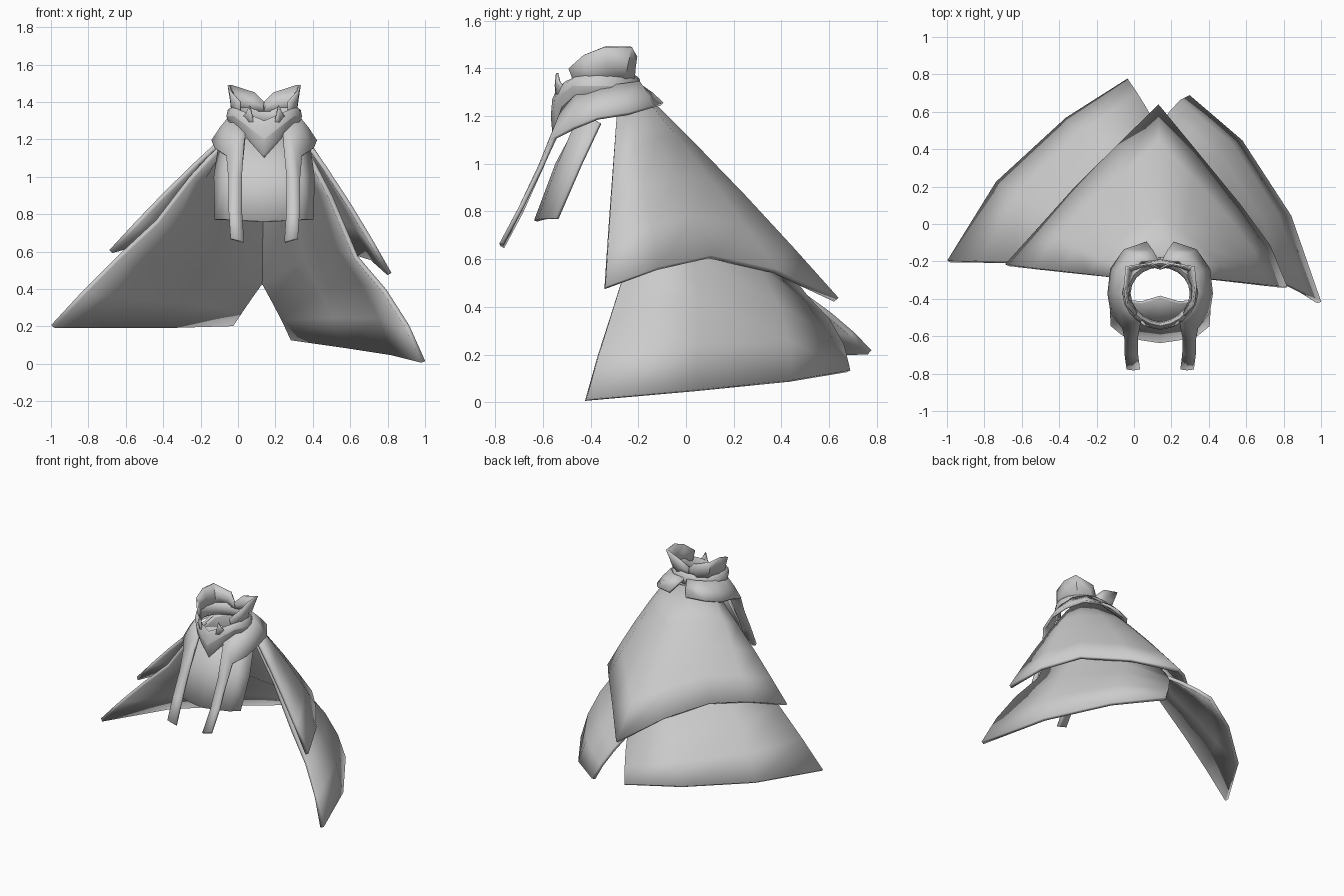
import bpy
import math
from mathutils import Vector

CENTRE = 0.14  # the neck sits off the middle of the wind-blown cape

default_cube = bpy.data.objects.get("Cube")
if default_cube:
    bpy.data.objects.remove(default_cube, do_unlink=True)

cloth = bpy.data.materials.new("grey_cloth")
cloth.use_nodes = True
cloth.diffuse_color = (0.6, 0.6, 0.6, 1)
cloth.node_tree.nodes["Principled BSDF"].inputs["Base Color"].default_value = cloth.diffuse_color


def loft(name, rows, thickness, closed=False, mirrored=False):
    """Skin a grid of points; mirrored grids are measured from the neck centre."""
    width = len(rows[0])
    points = [tuple(point) for row in rows for point in row]
    faces = []
    for row in range(len(rows) - 1):
        for column in range(width if closed else width - 1):
            following = (column + 1) % width
            below = (row + 1) * width
            faces.append((row * width + column, row * width + following,
                          below + following, below + column))
    mesh = bpy.data.meshes.new(name)
    mesh.from_pydata(points, [], faces)
    mesh.materials.append(cloth)
    part = bpy.data.objects.new(name, mesh)
    bpy.context.collection.objects.link(part)
    if mirrored:
        part.location.x = CENTRE
        mirror = part.modifiers.new("Mirror", "MIRROR")
        mirror.merge_threshold = 0.002
    if thickness:
        solidify = part.modifiers.new("Thickness", "SOLIDIFY")
        solidify.thickness = thickness
        solidify.offset = 0
    bpy.ops.object.select_all(action="DESELECT")
    part.select_set(True)
    bpy.context.view_layer.objects.active = part
    bpy.ops.object.shade_smooth_by_angle(angle=math.radians(45))
    return part


def shoulder_arc(start, end, count, scale):
    """Points around the back of the shoulders, from angle start to end."""
    arc = []
    for index in range(count):
        angle = start + (end - start) * index / (count - 1)
        arc.append(Vector((CENTRE + 0.21 * scale * math.cos(angle),
                           -0.29 + 0.11 * scale * math.sin(angle),
                           1.21 + 0.075 * math.sin(angle))))
    return arc


def span(upper, lower, steps, bulge):
    """Rows between two edges, swelling outward from the body axis."""
    rows = []
    for step in range(steps + 1):
        fraction = step / steps
        row = []
        for first, last in zip(upper, lower):
            point = Vector(first).lerp(Vector(last), fraction)
            outward = Vector((point.x - CENTRE, point.y + 0.3, 0.1)).normalized()
            row.append(point + outward * bulge * math.sin(math.pi * fraction))
        rows.append(row)
    return rows


# Upper cape layer with a pointed back
upper_hem = [(-.68, -.22, .6), (-.5, -.02, .65), (-.32, .18, .665), (-.1, .4, .58),
             (.13, .63, .43), (.34, .37, .55), (.56, .1, .61), (.72, -.12, .56),
             (.81, -.34, .48)]
loft("upper_cape", span(shoulder_arc(math.pi, 0, len(upper_hem), 1), upper_hem, 4, 0.014), 0.025)


# Lower cape layer: two panels that part below a slit at the back
def cape_panel(name, start, middle, hem, bulge):
    shoulder = shoulder_arc(start, math.pi / 2, len(hem), 0.9)
    rows = span(shoulder, middle, 2, 0.015) + span(middle, hem, 3, bulge)[1:]
    loft(name, rows, 0.025)


slit_top = (.13, .5, .44)
cape_panel("lower_cape_right", math.pi,
           [(-.43, -.21, .76), (-.35, .02, .68), (-.13, .28, .6), slit_top],
           [(-.99, -.2, .2), (-.73, .22, .2), (-.36, .56, .2), (-.03, .77, .21)], 0.015)
cape_panel("lower_cape_left", 0,
           [(.63, -.25, .57), (.54, .02, .62), (.36, .3, .56), slit_top],
           [(.99, -.42, .01), (.83, .04, .05), (.57, .44, .09), (.29, .68, .13)], 0.04)

# Curved chest bib hanging in front
loft("chest_bib", [
    [(0, -.39, 1.28), (.1, -.42, 1.26), (.19, -.41, 1.2), (.24, -.36, 1.17)],
    [(0, -.54, 1), (.1, -.53, 1), (.2, -.5, 1), (.265, -.44, 1)],
    [(0, -.63, .76), (.1, -.615, .765), (.2, -.59, .77), (.26, -.54, .77)],
], 0.015, mirrored=True)

# Shoulder mantle that narrows into a hanging strap on each side
mantle_inner = [(.01, -.2, 1.33), (.1, -.2, 1.34), (.17, -.27, 1.33), (.18, -.36, 1.32),
                (.15, -.45, 1.3), (.1, -.51, 1.24), (.12, -.6, 1), (.12, -.69, .8),
                (.11, -.77, .65)]
mantle_outer = [(.07, -.1, 1.25), (.19, -.14, 1.24), (.26, -.24, 1.21), (.275, -.37, 1.19),
                (.26, -.47, 1.15), (.2, -.55, 1.11), (.19, -.61, .98), (.19, -.69, .82),
                (.18, -.77, .67)]
loft("mantle_straps", span(mantle_inner, mantle_outer, 2, 0.005), 0.018, mirrored=True)

# Rolled scarf around the neck, drawn down to a point at the front
scarf_rows = []
for ring_step in range(9):
    tube = math.tau * ring_step / 8
    reach = 0.022 * math.cos(tube)
    rise = math.sin(tube)
    row = []
    for step in range(20):
        turn = math.tau * step / 20
        side = (0.18 + reach) * math.cos(turn)
        front = max(0, 1 - abs(side) / 0.16) if math.sin(turn) < 0 else 0
        row.append((CENTRE + side,
                    -0.37 + (0.16 + reach) * math.sin(turn) - 0.015 * front,
                    1.325 + 0.045 * rise - front * (0.125 - 0.055 * rise)))
    scarf_rows.append(row)
loft("neck_scarf", scarf_rows, 0, closed=True)

# Small upright tips on the scarf front
loft("scarf_tips", [
    [(.12, -.5, 1.31), (.08, -.53, 1.28), (.045, -.54, 1.25)],
    [(.095, -.53, 1.34), (.078, -.54, 1.34), (.065, -.545, 1.33)],
    [(.08, -.54, 1.375), (.077, -.54, 1.38), (.074, -.54, 1.375)],
], 0.012, mirrored=True)

# Raised collar, notched at the back
collar_base = [(0, -.23, 1.35), (.08, -.22, 1.35), (.14, -.26, 1.35), (.17, -.33, 1.35),
               (.17, -.4, 1.34), (.13, -.47, 1.33)]
collar_rim = [(0, -.24, 1.4), (.05, -.21, 1.45), (.18, -.23, 1.49), (.19, -.34, 1.49),
              (.18, -.43, 1.455), (.13, -.49, 1.4)]
loft("high_collar", span(collar_base, collar_rim, 2, -0.005), 0.012, mirrored=True)
